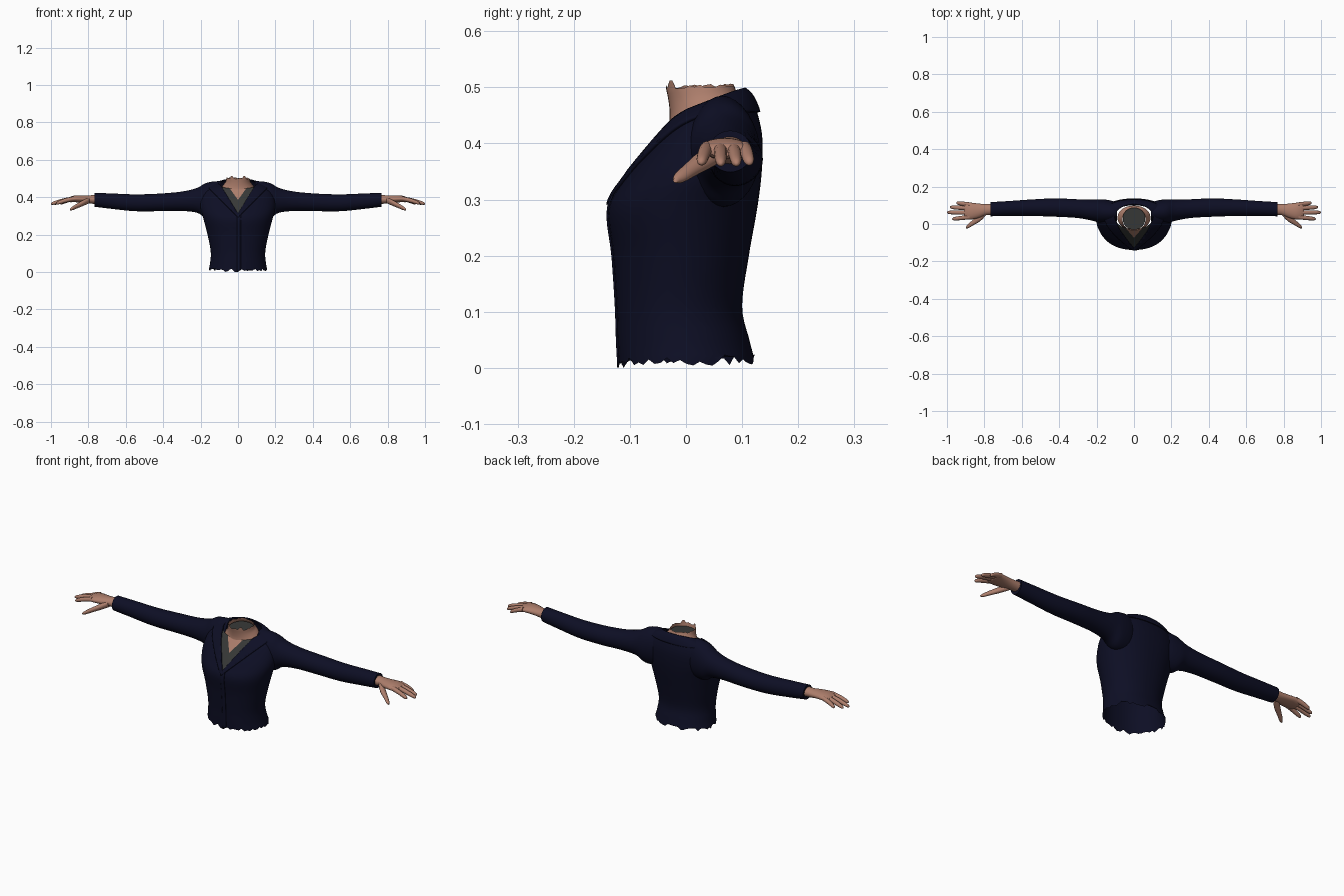
import bpy, bmesh, math, random
from mathutils import Vector

random.seed(4)
if "Cube" in bpy.data.objects:
    bpy.data.objects.remove(bpy.data.objects["Cube"])


def material(name, rgb):
    m = bpy.data.materials.new(name)
    m.use_nodes = True
    m.diffuse_color = (*rgb, 1)
    m.node_tree.nodes["Principled BSDF"].inputs["Base Color"].default_value = (*rgb, 1)
    return m


NAVY = material("navy cloth", (0.004, 0.0045, 0.018))
SKIN = material("skin", (0.42, 0.21, 0.15))
GREY = material("grey shirt", (0.038, 0.04, 0.038))


def smooth_rows(rows, n):
    """Catmull-Rom interpolation between rows of section values."""
    out = []
    for i in range(len(rows) - 1):
        p = [rows[max(0, min(len(rows) - 1, i + k))] for k in (-1, 0, 1, 2)]
        for s in range(n):
            t = s / n
            out.append([0.5 * (2 * b + (c - a) * t + (2 * a - 5 * b + 4 * c - d) * t * t
                               + (3 * b - a - 3 * c + d) * t ** 3) for a, b, c, d in zip(*p)])
    return out + [rows[-1]]


def loft(rings, cap=False):
    """Skin a list of closed point rings."""
    bm = bmesh.new()
    vs = [[bm.verts.new(p) for p in r] for r in rings]
    n = len(vs[0])
    for a, b in zip(vs, vs[1:]):
        for i in range(n):
            bm.faces.new((a[i], a[(i + 1) % n], b[(i + 1) % n], b[i]))
    if cap:
        bm.faces.new(vs[0])
        bm.faces.new(vs[-1])
    bmesh.ops.recalc_face_normals(bm, faces=bm.faces)
    return bm


def finish(bm, name, *mats):
    me = bpy.data.meshes.new(name)
    bm.to_mesh(me)
    bm.free()
    for m in mats:
        me.materials.append(m)
    ob = bpy.data.objects.new(name, me)
    bpy.context.collection.objects.link(ob)
    bpy.ops.object.select_all(action='DESELECT')
    ob.select_set(True)
    bpy.context.view_layer.objects.active = ob
    bpy.ops.object.shade_smooth_by_angle(angle=math.radians(50))
    return ob


def body_ring(row, n=64):
    """Ring around z, tilted from its front height to its back height."""
    zf, zb, yf, yb, w = row
    pts = []
    for i in range(n):
        a = math.tau * i / n
        s, c = math.sin(a), math.cos(a)
        f = (s + 1) / 2
        x = math.copysign(abs(c) ** 0.9, c) * w
        pts.append(Vector((x, yf + (yb - yf) * f, zf + (zb - zf) * f)))
    return pts


def limb(rows, side, steps=4, n=20):
    """Loft along x from rows of x, y, z, y radius, z radius."""
    rings = []
    for x, y, z, ry, rz in smooth_rows(rows, steps):
        rings.append([(side * x, y + ry * math.cos(math.tau * i / n),
                       z + rz * math.sin(math.tau * i / n)) for i in range(n)])
    return loft(rings, cap=True)


# Jacket body, with the neckline cut into its front
TORSO = [
    (0.012, 0.016, -0.12, 0.122, 0.156), (0.05, 0.05, -0.122, 0.113, 0.149),
    (0.11, 0.11, -0.124, 0.1, 0.146), (0.2, 0.2, -0.13, 0.112, 0.163),
    (0.285, 0.285, -0.138, 0.127, 0.185), (0.34, 0.35, -0.107, 0.135, 0.2),
    (0.385, 0.41, -0.073, 0.136, 0.195), (0.418, 0.455, -0.047, 0.127, 0.175),
    (0.436, 0.483, -0.033, 0.115, 0.14), (0.445, 0.495, -0.026, 0.102, 0.102),
]
SHIRT_V, SKIN_V, LAPEL_V = (0.31, 1.64), (0.385, 1.4), (0.29, 1.0)
BACK_Y, COLLAR_Z = 0.035, 0.455
PLACKET = (-0.004, 0.016)


def above(p, v):
    return p.z > v[0] + v[1] * abs(p.x)


def cut(bm, co, no):
    bmesh.ops.bisect_plane(bm, geom=bm.verts[:] + bm.edges[:] + bm.faces[:],
                           plane_co=co, plane_no=no)


def make_torso():
    random.seed(4)
    rings = [body_ring(r) for r in smooth_rows(TORSO, 5)]
    for p in rings[0]:  # ragged hem
        p.z += random.uniform(-0.012, 0.01)
    rings[0][44].z = 0
    bm = loft(rings)
    for tip, slope in (SHIRT_V, SKIN_V, LAPEL_V):
        for s in (-1, 1):
            cut(bm, (0, 0, tip), (s * slope, 0, 1))
    cut(bm, (0, BACK_Y, 0), (0, 1, 0))
    cut(bm, (0, 0, COLLAR_Z), (0, 0, 1))
    for x in PLACKET:
        cut(bm, (x, 0, 0), (1, 0, 0))
    return bm


bm = make_torso()
for f in bm.faces:
    c = f.calc_center_median()
    if c.y < BACK_Y:
        f.material_index = 2 if above(c, SKIN_V) else 1 if above(c, SHIRT_V) else 0
finish(bm, "jacket_body", NAVY, GREY, SKIN)


def is_lapel(c):
    if c.y > BACK_Y:
        return c.z > COLLAR_Z
    return above(c, LAPEL_V) and not above(c, SHIRT_V)


def is_placket(c):
    return c.y < 0 and PLACKET[0] < c.x < PLACKET[1] and not above(c, SHIRT_V)


# Raised cloth layers that follow the body
for name, rule, thick in (("lapels_and_collar", is_lapel, 0.006),
                          ("front_placket", is_placket, 0.003)):
    bm = make_torso()
    drop = [f for f in bm.faces if not rule(f.calc_center_median())]
    bmesh.ops.delete(bm, geom=drop, context='FACES')
    layer = finish(bm, name, NAVY)
    mod = layer.modifiers.new("thickness", 'SOLIDIFY')
    mod.thickness, mod.offset = thick, 1

# Neck stump with a torn rim and a dark inside
NECK = [(0.425, 0.475, -0.032, 0.098, 0.088), (0.45, 0.485, -0.029, 0.095, 0.076),
        (0.475, 0.492, -0.031, 0.09, 0.066), (0.5, 0.503, -0.036, 0.086, 0.061)]
rings = [body_ring(r, 40) for r in smooth_rows(NECK, 4)]
for i, p in enumerate(rings[-1]):
    p.z += 0.012 if i in (26, 27, 33, 34) else random.uniform(-0.003, 0.004)
finish(loft(rings), "neck", SKIN)
bm = bmesh.new()
bm.faces.new([bm.verts.new(p) for p in body_ring((0.484, 0.488, -0.03, 0.086, 0.06), 40)])
finish(bm, "neck_inside", GREY)

# Arms and hands
SLEEVE = [
    (0.09, 0.065, 0.39, 0.05, 0.095), (0.13, 0.065, 0.386, 0.062, 0.098),
    (0.175, 0.068, 0.382, 0.064, 0.092), (0.22, 0.074, 0.383, 0.057, 0.066),
    (0.3, 0.082, 0.378, 0.05, 0.052), (0.42, 0.088, 0.372, 0.049, 0.047),
    (0.55, 0.087, 0.37, 0.044, 0.045), (0.68, 0.083, 0.379, 0.039, 0.041),
    (0.768, 0.079, 0.386, 0.038, 0.037),
]
PALM = [
    (0.75, 0.078, 0.388, 0.03, 0.026), (0.79, 0.077, 0.388, 0.03, 0.022),
    (0.83, 0.071, 0.39, 0.038, 0.02), (0.87, 0.069, 0.391, 0.045, 0.018),
    (0.9, 0.071, 0.387, 0.043, 0.014), (0.91, 0.071, 0.385, 0.034, 0.007),
]
# Base y, tip x, tip y, tip z
FINGERS = {
    "index_finger": (0.037, 0.972, 0.027, 0.366), "middle_finger": (0.061, 1.0, 0.062, 0.364),
    "ring_finger": (0.084, 0.985, 0.09, 0.364), "little_finger": (0.104, 0.95, 0.113, 0.366),
}
THUMB = [
    (0.795, 0.058, 0.383, 0.016, 0.016), (0.825, 0.033, 0.37, 0.02, 0.016),
    (0.86, 0.008, 0.353, 0.015, 0.013), (0.885, -0.01, 0.34, 0.012, 0.01),
    (0.899, -0.019, 0.334, 0.004, 0.004),
]
for label, side in (("left", 1), ("right", -1)):
    finish(limb(SLEEVE, side, 5, 32), label + "_sleeve", NAVY)
    finish(limb(PALM, side), label + "_palm", SKIN)
    finish(limb(THUMB, side, 4, 14), label + "_thumb", SKIN)
    for name, (y, tx, ty, tz) in FINGERS.items():
        rows = []
        for t, r in ((0, 0.012), (0.45, 0.0115), (0.8, 0.01), (0.95, 0.007), (1, 0.002)):
            rows.append((0.88 + (tx - 0.88) * t, y + (ty - y) * t,
                         0.392 + (tz - 0.392) * t ** 1.3, r, r))
        finish(limb(rows, side, 3, 12), label + "_" + name, SKIN)
